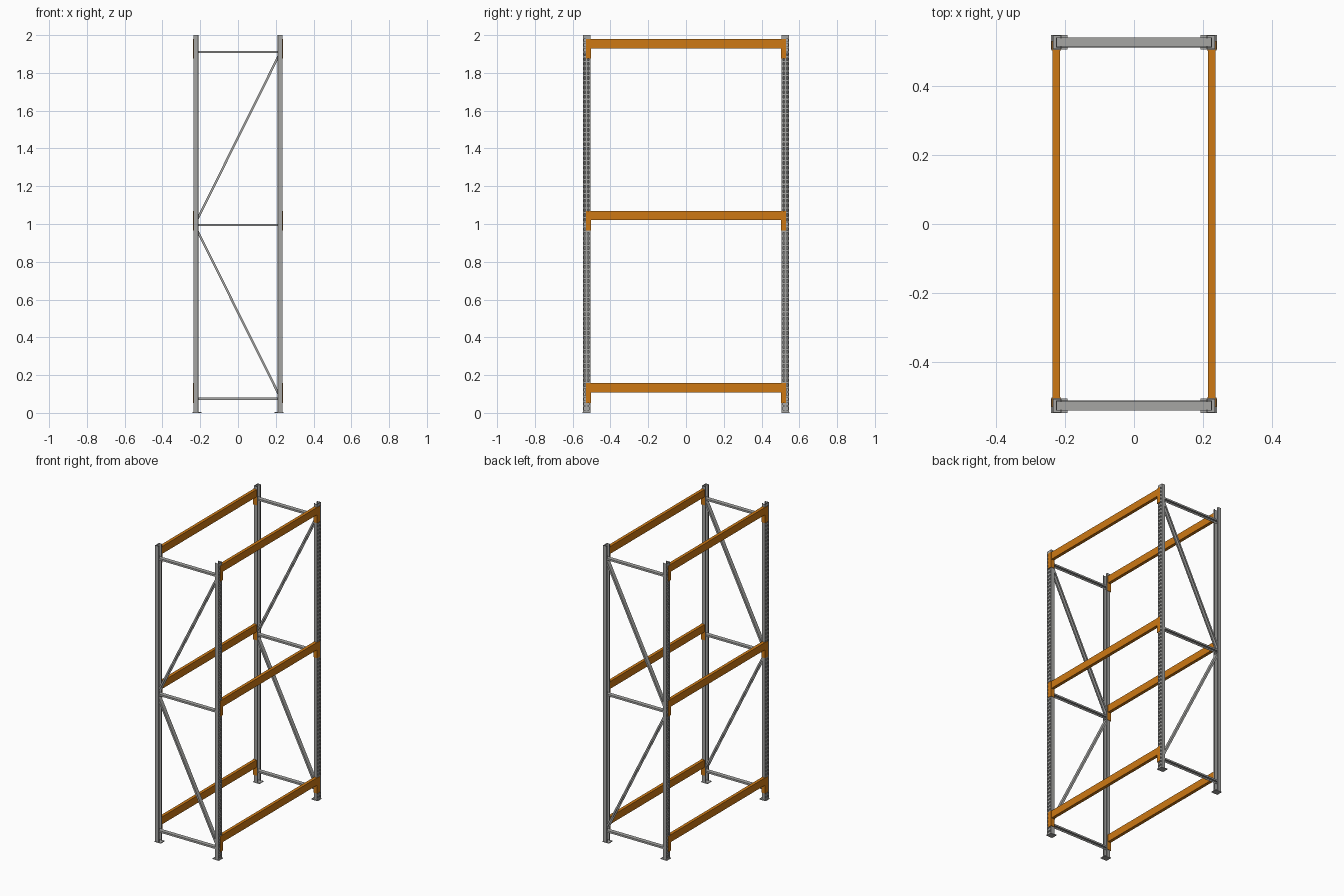
import bpy
import bmesh
from mathutils import Vector

cube = bpy.data.objects.get("Cube")
if cube:
    bpy.data.objects.remove(cube, do_unlink=True)


def material(name, rgb):
    m = bpy.data.materials.new(name)
    m.use_nodes = True
    m.diffuse_color = (*rgb, 1)
    bsdf = next(n for n in m.node_tree.nodes if n.type == "BSDF_PRINCIPLED")
    bsdf.inputs["Base Color"].default_value = (*rgb, 1)
    return m


STEEL = material("galvanised grey", (0.38, 0.38, 0.37))
ORANGE = material("beam orange", (0.61, 0.19, 0.007))


def finish(name, bm, mat):
    bmesh.ops.recalc_face_normals(bm, faces=bm.faces)
    mesh = bpy.data.meshes.new(name)
    bm.to_mesh(mesh)
    bm.free()
    mesh.materials.append(mat)
    ob = bpy.data.objects.new(name, mesh)
    bpy.context.collection.objects.link(ob)
    return ob


def box(name, low, high, mat):
    bm = bmesh.new()
    bmesh.ops.create_cube(bm, size=1)
    low, high = Vector(low), Vector(high)
    for v in bm.verts:
        v.co = (low + high) / 2 + v.co * (high - low)
    return finish(name, bm, mat)


def sheet(name, rings, mat, is_hole=lambda row, col: False):
    """Folded sheet metal skinned through rings of points."""
    bm = bmesh.new()
    grid = [[bm.verts.new(p) for p in ring] for ring in rings]
    for r in range(len(grid) - 1):
        a, b = grid[r], grid[r + 1]
        for c in range(len(a) - 1):
            if not is_hole(r, c):
                bm.faces.new((a[c], a[c + 1], b[c + 1], b[c]))
    ob = finish(name, bm, mat)
    mod = ob.modifiers.new("gauge", "SOLIDIFY")
    mod.thickness = 0.0025
    mod.offset = 0
    return ob


def brace(name, y, start, end):
    """Channel, open below, between two (x, z) points."""
    a = Vector((start[0], y, start[1]))
    b = Vector((end[0], y, end[1]))
    up = Vector((0, 1, 0)).cross(b - a).normalized()
    if up.z < 0:
        up = -up
    profile = [(-0.013, -0.006), (-0.013, 0.005), (0.013, 0.005), (0.013, -0.006)]
    rings = [[p + Vector((0, u, 0)) + up * n for u, n in profile] for p in (a, b)]
    sheet(name, rings, STEEL)


def span(p, q):
    return min(p, q), max(p, q)


# Row heights of the slotted uprights: pairs bound each slot
PITCH, SLOT, SLOTS = 0.025, 0.014, 79
heights = [0.004]
for i in range(SLOTS):
    z = 0.016 + i * PITCH
    heights += [z, z + SLOT]
heights.append(2.0)

FRAME_Y = 0.526
WEB_COLUMNS = (-0.019, -0.013, -0.005, 0.005, 0.013, 0.019)
BEAM_TOPS = {"lower": 0.157, "middle": 1.07, "upper": 1.98}

for end, y in (("front", -FRAME_Y), ("back", FRAME_Y)):
    inward = -1 if y > 0 else 1
    for side, s in (("right", -1), ("left", 1)):
        web, lip = s * 0.2345, s * 0.2115
        # Slotted C-section upright, open towards the frame middle
        path = [(lip, -0.011), (lip, -0.019)]
        path += [(web, v) for v in WEB_COLUMNS]
        path += [(lip, 0.019), (lip, 0.011)]
        rings = [[(px, y + v, z) for px, v in path] for z in heights]
        sheet(f"{end}_{side}_upright", rings, STEEL,
              lambda r, c: r % 2 == 1 and c in (3, 5))
        # Foot plate
        x0, x1 = span(s * 0.24, s * 0.193)
        box(f"{end}_{side}_foot_plate", (x0, y - 0.021, 0),
            (x1, y + 0.021, 0.005), STEEL)
        # Angle connectors carrying the beam ends
        for level, top in BEAM_TOPS.items():
            inner = y + inward * 0.0235
            x0, x1 = span(s * 0.236, s * 0.239)
            y0, y1 = span(y - inward * 0.004, inner)
            box(f"{end}_{side}_{level}_connector_face", (x0, y0, top - 0.105),
                (x1, y1, top), ORANGE)
            x0, x1 = span(s * 0.212, s * 0.239)
            y0, y1 = span(inner, y + inward * 0.0203)
            box(f"{end}_{side}_{level}_connector_side", (x0, y0, top - 0.105),
                (x1, y1, top), ORANGE)

    # Horizontal and diagonal bracing
    for level, z in (("lower", 0.075), ("middle", 0.995), ("upper", 1.91)):
        brace(f"{end}_{level}_brace", y, (-0.225, z), (0.225, z))
    brace(f"{end}_upper_diagonal", y, (-0.22, 1.015), (0.22, 1.9))
    brace(f"{end}_lower_diagonal", y, (-0.22, 0.975), (0.22, 0.09))

# Load beams
for side, s in (("right", -1), ("left", 1)):
    for level, top in BEAM_TOPS.items():
        x0, x1 = span(s * 0.215, s * 0.236)
        box(f"{side}_{level}_beam", (x0, -0.504, top - 0.05),
            (x1, 0.504, top), ORANGE)
